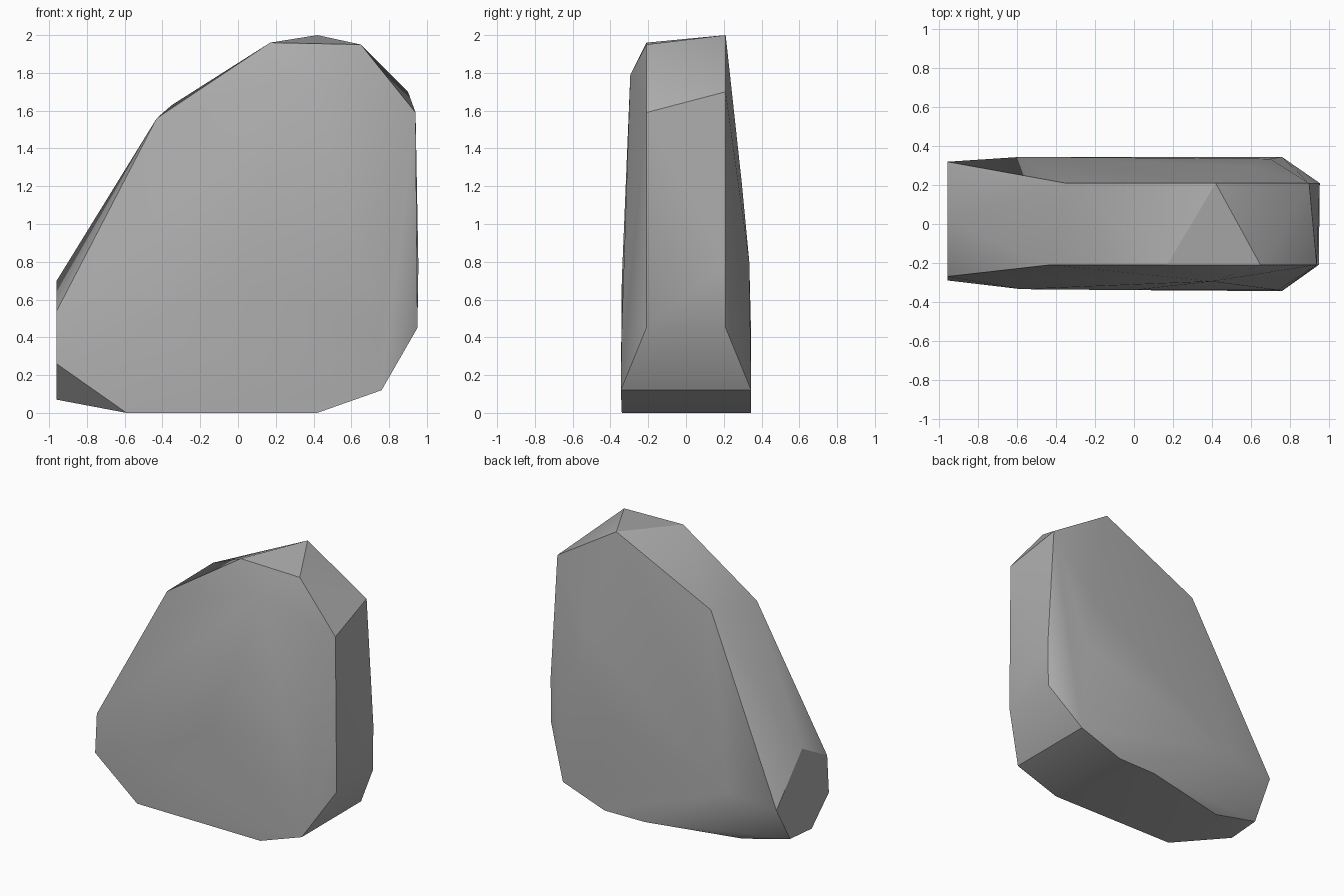
import bpy
import bmesh
import math

cube = bpy.data.objects.get("Cube")
if cube:
    bpy.data.objects.remove(cube, do_unlink=True)

# Stone colour
stone = bpy.data.materials.new("grey stone")
stone.use_nodes = True
colour = (0.42, 0.42, 0.42, 1)
stone.diffuse_color = colour
stone.node_tree.nodes["Principled BSDF"].inputs["Base Color"].default_value = colour

# Corner points by region of the boulder
front_rim = [(-.43, -.21, 1.56), (.17, -.21, 1.96), (.65, -.21, 1.95),
             (.94, -.21, 1.59), (.95, -.21, .45)]
front_bulge = [(.4, -.295, 1.79), (.74, -.34, .45), (-.58, -.335, .42), (0, -.34, .7)]
back_rim = [(-.35, .21, 1.63), (.42, .21, 2), (.9, .21, 1.7),
            (.955, .21, .78), (.95, .21, .45)]
back_bulge = [(-.58, .345, .4), (.6, .295, 1.22), (.7, .335, .8)]
left_end = [(-.96, .02, .7), (-.96, -.27, .54), (-.96, -.29, .26),
            (-.96, -.09, .07), (-.96, .16, .09), (-.96, .32, .36)]
base = [(.76, -.345, .12), (.76, .345, .12), (.42, -.34, 0), (.42, .345, 0),
        (.1, .34, 0), (-.59, -.33, 0), (-.59, .18, 0)]

# Boulder skin stretched over the corners
bm = bmesh.new()
for p in front_rim + front_bulge + back_rim + back_bulge + left_end + base:
    bm.verts.new(p)
hull = bmesh.ops.convex_hull(bm, input=bm.verts)
loose = [v for v in bm.verts if not v.link_faces]
bmesh.ops.delete(bm, geom=loose, context='VERTS')
bmesh.ops.recalc_face_normals(bm, faces=bm.faces)
mesh = bpy.data.meshes.new("boulder")
bm.to_mesh(mesh)
bm.free()
mesh.materials.append(stone)
boulder = bpy.data.objects.new("boulder", mesh)
bpy.context.collection.objects.link(boulder)

# Soft faces with crisp ridges
bpy.ops.object.select_all(action='DESELECT')
boulder.select_set(True)
bpy.context.view_layer.objects.active = boulder
bpy.ops.object.shade_smooth_by_angle(angle=math.radians(30))
